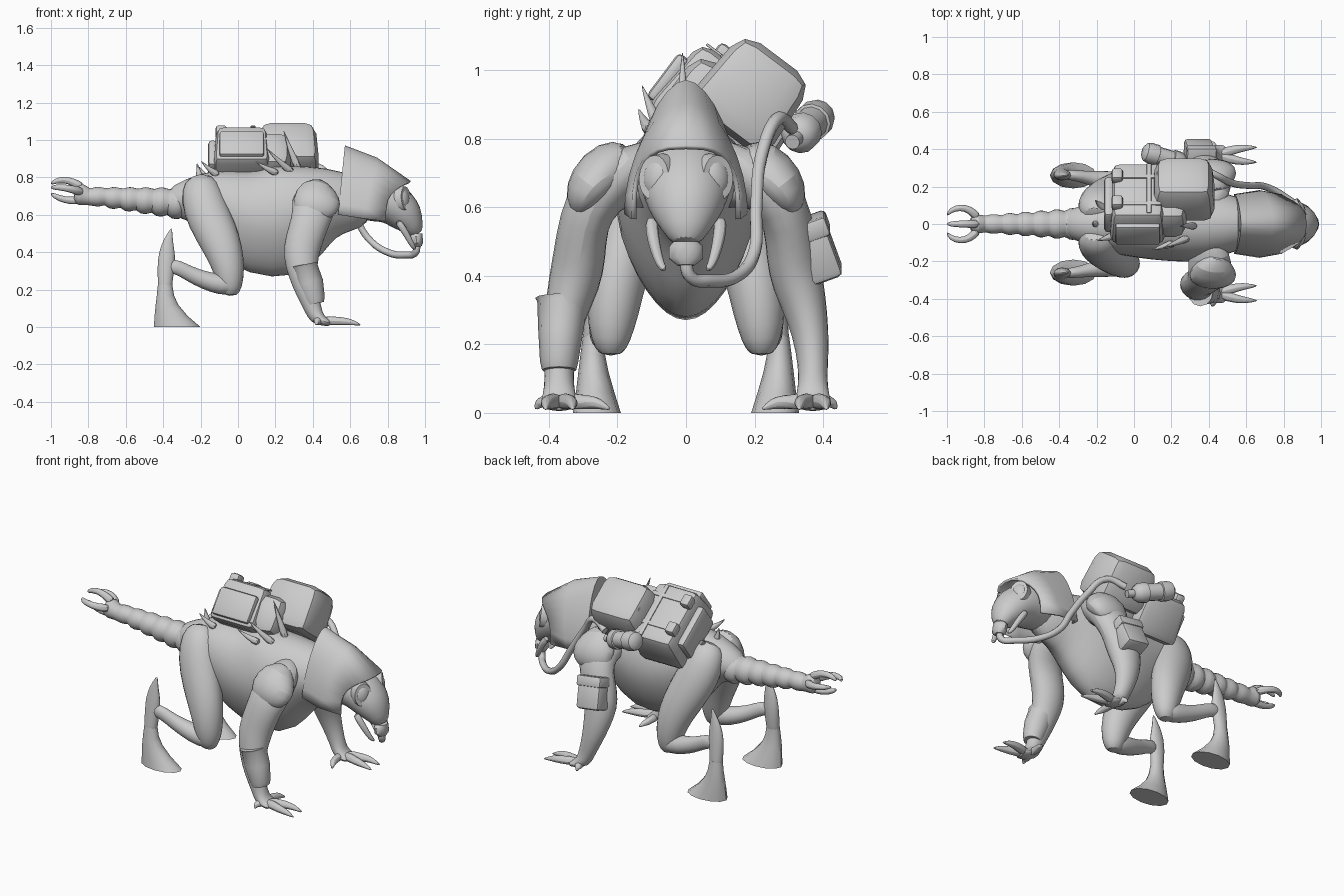
import bpy, bmesh, math
from mathutils import Vector, Matrix, Euler

cube = bpy.data.objects.get("Cube")
if cube:
    bpy.data.objects.remove(cube)

grey = bpy.data.materials.new("plain grey")
grey.use_nodes = True
grey.diffuse_color = (0.6, 0.6, 0.6, 1)
grey.node_tree.nodes["Principled BSDF"].inputs["Base Color"].default_value = grey.diffuse_color


def finish(name, bm, subdivide=0, angle=40):
    """Turn a bmesh into a shaded grey object."""
    bmesh.ops.recalc_face_normals(bm, faces=bm.faces)
    mesh = bpy.data.meshes.new(name)
    bm.to_mesh(mesh)
    bm.free()
    obj = bpy.data.objects.new(name, mesh)
    bpy.context.collection.objects.link(obj)
    mesh.materials.append(grey)
    if subdivide:
        obj.modifiers.new("smooth", "SUBSURF").levels = subdivide
        obj.modifiers["smooth"].render_levels = subdivide
    bpy.ops.object.select_all(action="DESELECT")
    obj.select_set(True)
    bpy.context.view_layer.objects.active = obj
    bpy.ops.object.shade_smooth_by_angle(angle=math.radians(angle))
    return obj


def limb(name, points, side=1, sides=12, subdivide=1, keel=0, axis=None):
    """Skin elliptical rings along a path of x, y, z, width, depth.
    keel narrows the underside; axis sets one direction for all rings."""
    bm = bmesh.new()
    centres = [Vector((p[0], p[1] * side, p[2])) for p in points]
    rings = []
    for i, p in enumerate(points):
        step = centres[min(i + 1, len(points) - 1)] - centres[max(i - 1, 0)]
        along = Vector(axis or step).normalized()
        across = Vector((0, 1, 0))
        across = (across - along * across.dot(along)).normalized()
        up = along.cross(across)
        depth = p[4] if len(p) > 4 else p[3]
        ring = []
        for k in range(sides):
            a = math.tau * k / sides
            width = p[3] * math.cos(a) * (1 + keel * min(0, math.sin(a)))
            ring.append(bm.verts.new(centres[i] + across * width + up * depth * math.sin(a)))
        rings.append(ring)
    for lower, upper in zip(rings, rings[1:]):
        for k in range(sides):
            n = (k + 1) % sides
            bm.faces.new((lower[k], lower[n], upper[n], upper[k]))
    bm.faces.new(rings[0])
    bm.faces.new(rings[-1])
    return finish(name, bm, subdivide)


def box(name, size, matrix, bevel=0.02, taper=1):
    """Bevelled block whose top is scaled by taper."""
    bm = bmesh.new()
    bmesh.ops.create_cube(bm, size=1)
    for v in bm.verts:
        if v.co.z > 0:
            v.co.x *= taper
            v.co.y *= taper
        v.co = Vector(a * b for a, b in zip(v.co, size))
    bmesh.ops.bevel(bm, geom=bm.edges[:], offset=bevel, segments=2, affect="EDGES", profile=0.5)
    bm.transform(matrix)
    return finish(name, bm)


def hose(name, points, radius):
    curve = bpy.data.curves.new(name, "CURVE")
    curve.dimensions = "3D"
    curve.bevel_depth = radius
    curve.bevel_resolution = 2
    curve.resolution_u = 5
    curve.use_fill_caps = True
    spline = curve.splines.new("BEZIER")
    spline.bezier_points.add(len(points) - 1)
    for b, p in zip(spline.bezier_points, points):
        b.co = p
        b.handle_left_type = b.handle_right_type = "AUTO"
    curve.materials.append(grey)
    obj = bpy.data.objects.new(name, curve)
    bpy.context.collection.objects.link(obj)


# Torso and neck
limb("torso", [(-.38, 0, .665, .07), (-.28, 0, .68, .1, .11), (-.17, 0, .69, .155, .17),
               (-.03, 0, .61, .18, .24), (.1, 0, .565, .2, .3), (.24, 0, .56, .21, .325),
               (.36, 0, .63, .21, .26), (.5, 0, .67, .17, .19), (.62, 0, .66, .12, .15),
               (.72, 0, .65, .1, .1)], sides=16, keel=.28)

# Beaded tail with a gripping claw
beads = []
for i in range(6):
    t = i / 5
    x, z, r = -.33 - .42 * t, .662 + .035 * t, .09 - .035 * t
    beads += [(x + .045, 0, z, r * .8), (x + .018, 0, z, r), (x - .018, 0, z, r)]
beads += [(-.8, 0, .695, .042), (-.84, 0, .71, .06, .068), (-.88, 0, .715, .04)]
limb("tail", beads)
for name, y, z in (("top", 0, 1), ("bottom", 0, -1), ("left", 1, .2), ("right", -1, .2)):
    limb("tail_claw_" + name, [(-.83, y * .03, .715 + z * .03, .03), (-.88, y * .08, .725 + z * .05, .022),
                               (-.93, y * .09, .735 + z * .055, .02), (-.98, y * .075, .74 + z * .04, .016),
                               (-1, y * .045, .74 + z * .025, .006)], sides=8)

for side, tag in ((1, "left"), (-1, "right")):
    # Hind leg
    limb(tag + "_thigh", [(-.21, .04, .8, .05, .06), (-.2, .08, .75, .09, .11), (-.18, .125, .64, .1, .125),
                          (-.12, .17, .51, .095, .12), (-.07, .2, .4, .09, .105),
                          (-.045, .215, .29, .08, .085), (-.04, .22, .21, .06, .065),
                          (-.045, .22, .165, .035, .04)], side)
    limb(tag + "_shin", [(-.01, .22, .225, .05, .055), (-.09, .225, .225, .06, .058), (-.18, .235, .25, .05),
                         (-.26, .25, .285, .035, .042), (-.32, .26, .32, .03, .04),
                         (-.38, .265, .33, .025, .04)], side)
    limb(tag + "_hock", [(-.355, .26, .53, .003), (-.375, .26, .46, .016, .028), (-.38, .26, .39, .026, .047),
                         (-.385, .262, .32, .032, .048), (-.39, .268, .24, .032, .04),
                         (-.39, .275, .17, .032, .04)], side)
    limb(tag + "_hoof", [(-.39, .27, .23, .03, .038), (-.388, .272, .17, .036, .046), (-.38, .27, .12, .044, .06),
                         (-.358, .265, .06, .056, .088), (-.325, .26, 0, .07, .125)],
         side, subdivide=0, axis=(0, 0, 1))

    # Arm and hand
    limb(tag + "_arm", [(.38, .06, .71, .08, .11), (.4, .17, .7, .09, .13), (.41, .26, .645, .09, .125),
                        (.385, .3, .56, .075, .105), (.35, .31, .46, .08, .105), (.335, .325, .38, .08, .1),
                        (.345, .355, .28, .062, .08), (.37, .37, .18, .05, .06), (.4, .37, .1, .042, .048),
                        (.42, .37, .05, .05, .045), (.46, .37, .028, .058, .024),
                        (.5, .37, .022, .05, .02)], side)
    limb(tag + "_shoulder_pad", [(.45, .16, .755, .04), (.43, .22, .735, .07, .11), (.42, .275, .67, .08, .14),
                                 (.42, .305, .61, .055, .115), (.42, .31, .57, .02, .06)], side)
    fingers = {"inner": (.56, .335, .66, .33), "middle": (.56, .405, .66, .41),
               "thumb": (.44, .28, .47, .22), "outer": (.42, .42, .42, .44)}
    for finger, (kx, ky, tx, ty) in fingers.items():
        limb(f"{tag}_{finger}_finger", [(.44, .37, .035, .035, .03), (kx, ky, .032, .024),
                                        ((kx + tx) / 2, (ky + ty) / 2, .026, .017), (tx, ty, .01, .003)],
             side, 8)

    # Goggle lens and rim
    spin = Vector((.84, .52 * side, .1)).to_track_quat("Z", "Y").to_matrix().to_4x4()
    place = Matrix.Translation((.882, .084 * side, .685)) @ spin
    bm = bmesh.new()
    bmesh.ops.create_uvsphere(bm, u_segments=16, v_segments=8, radius=1,
                              matrix=place @ Matrix.Diagonal((.046, .06, .03, 1)))
    finish(tag + "_lens", bm)
    bm = bmesh.new()
    bmesh.ops.create_cone(bm, cap_ends=True, segments=20, radius1=1.15, radius2=1, depth=1,
                          matrix=place @ Matrix.Diagonal((.05, .065, .04, 1)))
    finish(tag + "_goggle_rim", bm)

    # Tusk beside the muzzle
    limb(tag + "_tusk", [(.85, .1, .57, .02), (.88, .1, .53, .021), (.91, .09, .48, .018),
                         (.935, .075, .43, .014), (.95, .06, .415, .008)], side, 8)

# Masked face and breathing nozzle
limb("face", [(.6, 0, .72, .11, .13), (.72, 0, .7, .135, .14), (.81, 0, .67, .135, .12),
              (.86, 0, .635, .125, .11), (.905, 0, .585, .105, .095), (.935, 0, .535, .07, .06),
              (.952, 0, .49, .04, .038)], sides=16)
limb("nozzle", [(.952, 0, .5, .035), (.952, 0, .485, .05, .035), (.955, 0, .45, .05, .035),
                (.957, 0, .43, .025)], subdivide=0)
hose("air_hose", [(.957, 0, .45), (.95, .01, .4), (.9, .07, .385), (.8, .15, .4), (.7, .2, .47),
                  (.62, .205, .6), (.52, .22, .75), (.42, .27, .86), (.32, .31, .83)], .019)

# Pointed hood: arches from the nape to the brow, cut back around the eyes
bm = bmesh.new()
arches = []
for xb, zb, xt, zt, w, square, sweep in ((.54, .6, .575, .965, .155, 1.15, 1), (.67, .58, .74, .9, .174, 1.1, 1),
                                         (.79, .565, .92, .775, .152, .65, 4)):
    arch = []
    for k in range(17):
        a = math.pi * k / 16
        rise = max(0, math.sin(a)) ** square
        c = math.cos(a)
        y = math.copysign(abs(c) ** square, c) * w
        arch.append(bm.verts.new((xb + (xt - xb) * rise ** sweep, y, zb + (zt - zb) * rise)))
    arches.append(arch)
for back, front in zip(arches, arches[1:]):
    for k in range(16):
        bm.faces.new((back[k], back[k + 1], front[k + 1], front[k]))
bm.faces.new(arches[0])
hood = finish("hood", bm)
shell = hood.modifiers.new("thickness", "SOLIDIFY")
shell.thickness = .014
shell.offset = 0

# Backpack and drum leaning to the left, with everything fixed to them
lean = Euler((math.radians(-37), 0, 0)).to_matrix().to_4x4()
pack = Matrix.Translation((.02, .115, .875)) @ lean


def on_pack(x, y, z):
    return pack @ Matrix.Translation((x, y, z))


box("backpack", (.3, .4, .25), on_pack(0, 0, 0), .04, .9)
box("pack_front", (.2, .3, .22), on_pack(.16, -.02, -.01), .06)
box("drum", (.34, .29, .27), Matrix.Translation((.265, .19, .93)) @ lean, .06, .88)
box("rear_pocket", (.05, .26, .17), on_pack(-.155, 0, -.02), .02)
box("side_pocket", (.24, .04, .16), on_pack(0, -.195, -.02), .015)
for i, y in enumerate((-.1, .08)):
    box(f"pack_strap_{i}", (.25, .025, .008), on_pack(0, y, .126), .003)
    box(f"rear_pouch_{i}", (.06, .07, .06), on_pack(-.11, y, .13), .015)
box("cross_strap", (.025, .33, .008), on_pack(.06, 0, .127), .003)
box("carry_handle", (.2, .03, .02), on_pack(.2, .05, .185), .008)

# Canister slung along the outer side
start, end = Vector((.05, .39, .87)), Vector((.31, .31, .79))
profile = ((0, .03), (.05, .05), (.14, .056), (.28, .056), (.29, .048), (.58, .048), (.59, .056),
           (.74, .056), (.84, .038), (.86, .022), (1, .022))
limb("canister", [(*start.lerp(end, t), r) for t, r in profile], subdivide=0)

# Bracer on the right forearm, pouch on the left upper arm
limb("bracer", [(.355, .36, .335, .08, .07), (.357, .36, .325, .074, .068), (.38, .365, .24, .066, .075),
                (.405, .37, .15, .056, .06), (.41, .37, .125, .05, .05)], -1, subdivide=0, axis=(.2, 0, -1))
tilt = Matrix.Translation((.35, .378, .475)) @ Euler((math.radians(20), math.radians(8), 0)).to_matrix().to_4x4()
box("arm_pouch", (.15, .11, .18), tilt, .018)
box("arm_pouch_flap", (.16, .12, .06), tilt @ Matrix.Translation((0, .002, .065)), .012)

# Back spines
spines = [((.33, -.01, .83), (.24, -.01, 1.06)), ((.3, -.07, .82), (.15, -.13, .96)),
          ((.22, -.1, .82), (.09, -.14, .89)), ((-.1, -.06, .81), (-.2, -.09, .89)),
          ((-.2, 0, .79), (-.22, 0, .88)), ((-.16, .08, .79), (-.21, .13, .86))]
for i, (base, tip) in enumerate(spines):
    base, tip = Vector(base), Vector(tip)
    middle = base.lerp(tip, .5) - Vector((0, 0, .012))
    limb(f"spine_{i}", [(*base, .03), (*middle, .015), (*tip, .002)], sides=8)
